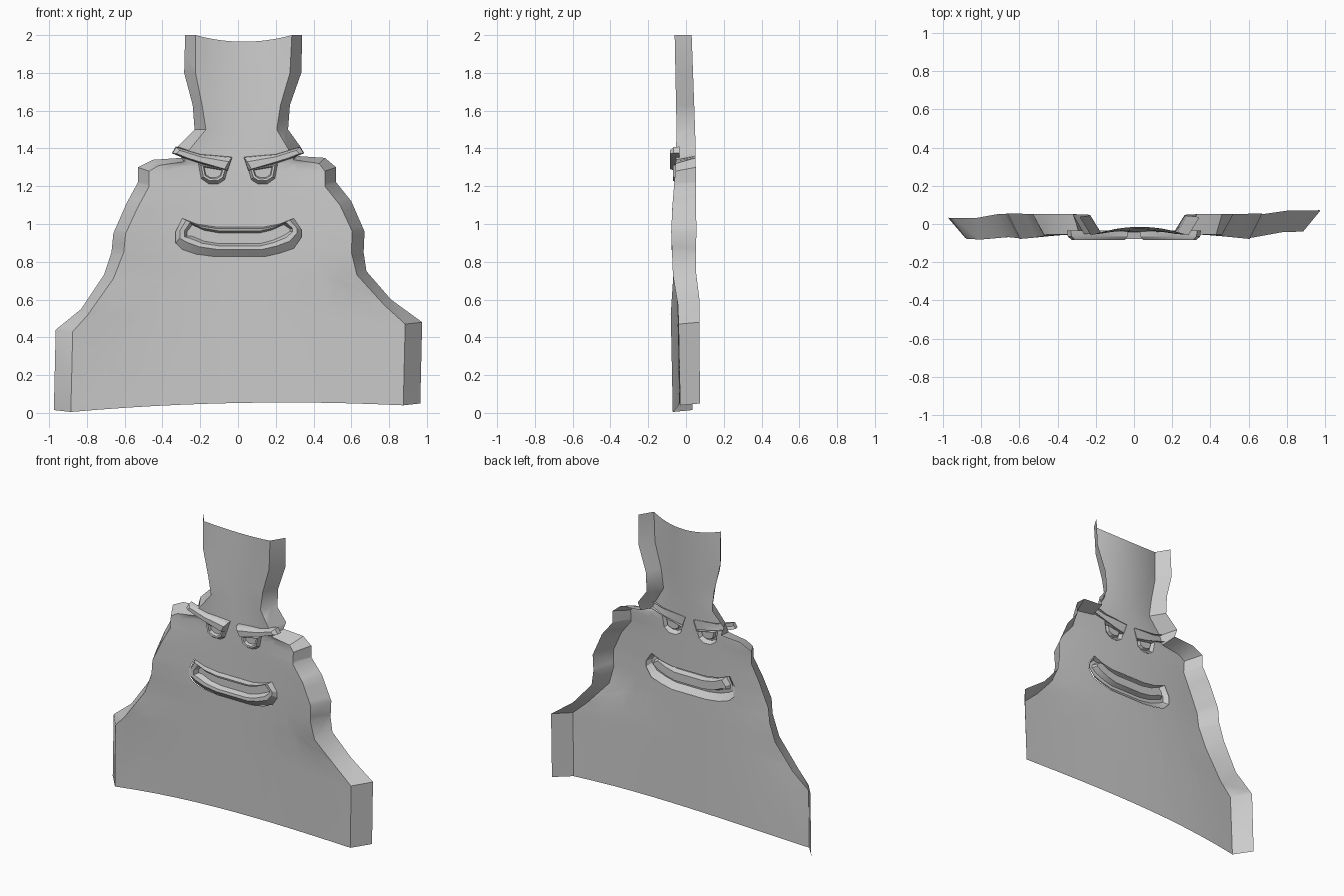
import bpy, bmesh
from math import radians
from mathutils import Vector

cube = bpy.data.objects.get("Cube")
if cube:
    bpy.data.objects.remove(cube, do_unlink=True)

grey = bpy.data.materials.new("plain grey")
grey.use_nodes = True
colour = (0.6, 0.6, 0.6, 1)
grey.diffuse_color = colour
grey.node_tree.nodes["Principled BSDF"].inputs["Base Color"].default_value = colour


def finish(bm, name, angle):
    mesh = bpy.data.meshes.new(name)
    bm.to_mesh(mesh)
    bm.free()
    mesh.materials.append(grey)
    obj = bpy.data.objects.new(name, mesh)
    bpy.context.collection.objects.link(obj)
    bpy.ops.object.select_all(action='DESELECT')
    obj.select_set(True)
    bpy.context.view_layer.objects.active = obj
    bpy.ops.object.shade_smooth_by_angle(angle=radians(angle))
    return obj


def interp(z, keys):
    """Piecewise linear value at height z; keys run upward."""
    for (z0, v0), (z1, v1) in zip(keys, keys[1:]):
        if z <= z1:
            t = max(0, (z - z0) / (z1 - z0))
            return v0 + (v1 - v0) * t
    return keys[-1][1]


# Depth of the rear rim, the front ridge and the middle, by height
RIM = [(0, .055), (.5, .05), (1, .055), (1.45, .05), (2, .03)]
RIDGE = [(0, -.05), (.5, -.06), (1, -.08), (1.3, -.055), (1.5, -.05), (2, -.06)]
MIDDLE = [(0, -.035), (.9, -.045), (1.3, -.04), (1.6, -.03), (2, -.015)]

# Silhouette from the top down: right rim x, z, left rim x, z, ridge inset x, z
OUTLINE = [
    (-.28, 2, .34, 2, .055, 0),
    (-.285, 1.8, .335, 1.8, .06, 0),
    (-.24, 1.63, .275, 1.63, .05, 0),
    (-.23, 1.5, .265, 1.5, .06, 0),
    (-.32, 1.41, .33, 1.41, .06, -.02),
    (-.3, 1.35, .31, 1.36, .015, -.02),
    (-.45, 1.34, .46, 1.35, .03, -.03),
    (-.53, 1.3, .52, 1.3, .06, -.02),
    (-.53, 1.22, .52, 1.22, .06, -.02),
    (-.59, 1.11, .6, 1.12, .06, -.02),
    (-.66, .95, .67, .96, .065, 0),
    (-.67, .85, .665, .85, .065, 0),
    (-.71, .73, .68, .75, .05, -.02),
    (-.83, .55, .81, .6, .035, -.03),
    (-.965, .44, .975, .48, .09, -.01),
    (-.975, .015, .965, .05, .09, -.01),
]
COLUMNS = 12


def build_sheet():
    bm = bmesh.new()
    rows = []
    for i, (xa, za, xb, zb, dx, dz) in enumerate(OUTLINE):
        sag = -.035 if i == 0 else .03 if i == len(OUTLINE) - 1 else 0
        skew = .02 if za < .6 else 0
        row = [bm.verts.new((xa, interp(za, RIM) - skew, za))]
        for c in range(COLUMNS + 1):
            t = c / COLUMNS
            x = xa + dx + (xb - xa - 2 * dx) * t
            z = za + (zb - za) * t + dz
            bow = 1 - (2 * t - 1) ** 2
            y0, y1 = interp(z, RIDGE), interp(z, MIDDLE)
            tilt = skew * (2 * t - 1) * (1 - bow)
            row.append(bm.verts.new((x, y0 + (y1 - y0) * bow + tilt, z + sag * bow)))
        row.append(bm.verts.new((xb, interp(zb, RIM) + skew, zb)))
        rows.append(row)
    for a, b in zip(rows, rows[1:]):
        for c in range(len(a) - 1):
            bm.faces.new((a[c], b[c], b[c + 1], a[c + 1]))
    return bm


def cut_hole(bm, poly):
    """Remove the part of the sheet inside a convex outline in x and z."""
    centre = sum((Vector((x, 0, z)) for x, z in poly), Vector()) / len(poly)
    inside = list(bm.faces)
    for (x0, z0), (x1, z1) in zip(poly, poly[1:] + poly[:1]):
        point, normal = Vector((x0, 0, z0)), Vector((z1 - z0, 0, x0 - x1))
        if normal.dot(centre - point) < 0:
            normal.negate()
        edges = {e for f in inside for e in f.edges}
        verts = {v for f in inside for v in f.verts}
        cut = bmesh.ops.bisect_plane(bm, geom=inside + list(edges) + list(verts),
                                     plane_co=point, plane_no=normal, dist=1e-5)
        pool = {g for g in cut["geom"] if isinstance(g, bmesh.types.BMFace)}
        pool |= {f for f in inside if f.is_valid}
        inside = [f for f in pool
                  if normal.dot(f.calc_center_median() - point) > 0]
    bmesh.ops.delete(bm, geom=inside, context='FACES')


def raised(name, outline, rings, mid, cx=0):
    """Loft an outline through rings of x scale, z scale, z shift, depth."""
    bm = bmesh.new()
    loops = []
    for sx, sz, dz, y in rings:
        loops.append([bm.verts.new((cx + (x - cx) * sx, y,
                                    mid(x) + (z - mid(x)) * sz + dz))
                      for x, z in outline])
    for a, b in zip(loops, loops[1:]):
        for i in range(len(a)):
            j = (i + 1) % len(a)
            bm.faces.new((a[i], a[j], b[j], b[i]))
    bm.faces.new(loops[-1])
    bmesh.ops.recalc_face_normals(bm, faces=bm.faces)
    if sum(f.normal.y for f in bm.faces) > 0:
        bmesh.ops.reverse_faces(bm, faces=bm.faces)
    return finish(bm, name, 25)


# Mouth: x, top and bottom of the lips at stations across the grin
LIPS = [(-.33, .96, .9), (-.295, 1.03, .865), (-.22, 1, .84), (-.12, .985, .827),
        (.14, .985, .827), (.22, 1, .845), (.295, 1.03, .87), (.335, .97, .93)]
upper = [(x, t) for x, t, b in LIPS]
lower = [(x, b) for x, t, b in LIPS]
mid_keys = [(x, (t + b) / 2) for x, t, b in LIPS]

# Eye and brow outlines for one side
EYE = [(.055, 1.29), (.07, 1.235), (.105, 1.212), (.155, 1.213), (.195, 1.24),
       (.21, 1.32)]
BROW = [(.03, 1.355), (.2, 1.37), (.33, 1.41), (.35, 1.375), (.28, 1.345),
        (.2, 1.32), (.055, 1.28)]

body = build_sheet()
for i in range(len(LIPS) - 1):
    cut_hole(body, [upper[i], upper[i + 1], lower[i + 1], lower[i]])
for side in (-1, 1):
    cut_hole(body, [(x * side, z) for x, z in EYE])
if sum(f.normal.y for f in body.faces) > 0:
    bmesh.ops.reverse_faces(body, faces=body.faces)
finish(body, "body_sheet", 35)

raised("mouth", upper + lower[::-1],
       [(1, 1, 0, -.045), (.93, .7, .015, -.078), (.86, .5, .018, -.075),
        (.82, .36, .018, -.04)], lambda x: interp(x, mid_keys))

for side, word in ((-1, "right"), (1, "left")):
    eye = [(x * side, z) for x, z in EYE]
    brow = [(x * side, z) for x, z in BROW]
    raised(word + "_eye", eye,
           [(1, 1, 0, -.042), (.82, .75, 0, -.068), (.66, .6, 0, -.066),
            (.6, .5, 0, -.045)], lambda x: 1.28, .132 * side)
    raised(word + "_brow", brow,
           [(1, 1, 0, -.035), (.98, .9, 0, -.065), (.86, .55, -.004, -.085)],
           lambda x: 1.31 + .22 * (abs(x) - .04), .17 * side)
